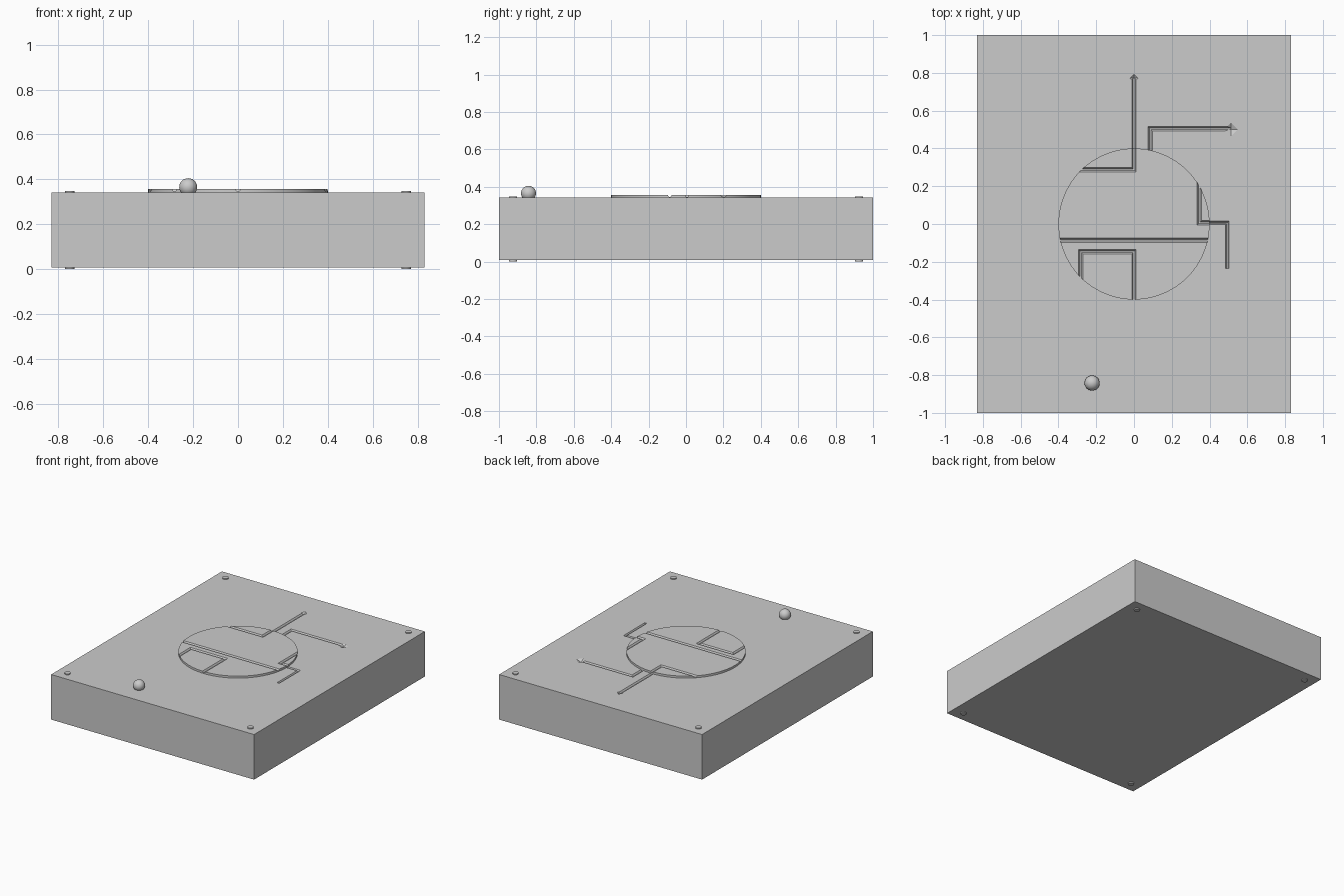
import bpy, bmesh, math
from mathutils import Vector

if "Cube" in bpy.data.objects:
    bpy.data.objects.remove(bpy.data.objects["Cube"])

TOP, DISC_TOP = 0.342, 0.357


def cylinder(name, r, x, y, z0, z1, sides):
    bpy.ops.mesh.primitive_cylinder_add(vertices=sides, radius=r, depth=z1 - z0,
                                        location=(x, y, (z0 + z1) / 2))
    ob = bpy.context.object
    ob.name = name
    return ob


def groove_cutter(points, z, w=0.012, d=0.011):
    """Mitred tapered channel swept along a flat path."""
    pts = [Vector(p) for p in points]
    h = 0.006
    top = w * (1 + h / d * 0.6)
    section = [(-top, h), (-w * 0.35, -d), (w * 0.35, -d), (top, h)]
    bm = bmesh.new()
    rings = []
    for i, p in enumerate(pts):
        a = (p - pts[i - 1]).normalized() if i else (pts[1] - p).normalized()
        b = (pts[i + 1] - p).normalized() if i < len(pts) - 1 else a
        na, nb = Vector((-a.y, a.x)), Vector((-b.y, b.x))
        n = (na + nb) / (1 + na.dot(nb))
        rings.append([bm.verts.new((p.x + n.x * s, p.y + n.y * s, z + t)) for s, t in section])
    for r, q in zip(rings, rings[1:]):
        for k in range(4):
            bm.faces.new((r[k], r[(k + 1) % 4], q[(k + 1) % 4], q[k]))
    bm.faces.new(rings[0])
    bm.faces.new(rings[-1][::-1])
    bmesh.ops.recalc_face_normals(bm, faces=bm.faces)
    me = bpy.data.meshes.new("groove_cutter")
    bm.to_mesh(me)
    bm.free()
    ob = bpy.data.objects.new("groove_cutter", me)
    bpy.context.collection.objects.link(ob)
    return ob


def pit_cutter(x, y, r, d):
    """Upside-down pyramid for the groove end."""
    bpy.ops.mesh.primitive_cone_add(vertices=4, radius1=r * 1.2, radius2=0, depth=d * 1.2,
                                    location=(x, y, TOP - d * 0.4), rotation=(math.pi, 0, 0))
    bpy.context.object.name = "pit_cutter"
    return bpy.context.object


def cut(ob, cutters):
    for c in cutters:
        c.hide_render = True
        m = ob.modifiers.new("cut", 'BOOLEAN')
        m.operation, m.solver, m.object = 'DIFFERENCE', 'EXACT', c
    bpy.context.view_layer.objects.active = ob
    bpy.context.view_layer.update()
    for m in list(ob.modifiers):
        bpy.ops.object.modifier_apply(modifier=m.name)
    for c in cutters:
        bpy.data.objects.remove(c)


# Main slab with engraved traces
bpy.ops.mesh.primitive_cube_add(size=1, location=(0, 0, (TOP + 0.008) / 2))
slab = bpy.context.object
slab.name = "slab"
slab.scale = (1.664, 2, TOP - 0.008)
bpy.ops.object.transform_apply(location=True, scale=True)
cut(slab, [
    groove_cutter([(0, 0.38), (0, 0.77)], TOP),
    groove_cutter([(0.085, 0.37), (0.085, 0.505), (0.51, 0.505)], TOP),
    groove_cutter([(0.38, 0.006), (0.494, 0.006), (0.494, -0.235)], TOP, 0.009),
    pit_cutter(0, 0.772, 0.022, 0.012),
    pit_cutter(0.513, 0.5, 0.036, 0.015),
])

# Raised round plate with its own traces
disc = cylinder("round_plate", 0.4, 0, 0, 0.33, DISC_TOP, 96)
cut(disc, [groove_cutter(p, DISC_TOP) for p in (
    [(-0.36, 0.288), (0, 0.288), (0, 0.45)],
    [(-0.45, -0.087), (0.45, -0.087)],
    [(-0.283, -0.36), (-0.283, -0.148), (0, -0.148), (0, -0.45)],
    [(0.345, 0.28), (0.345, 0.006), (0.45, 0.006)])])
disc.select_set(True)
bpy.ops.object.shade_smooth_by_angle(angle=math.radians(20))

# Corner pin heads, top and bottom
for x in (-0.75, 0.75):
    for y in (-0.925, 0.925):
        cylinder("pin_head_top", 0.021, x, y, TOP - 0.005, TOP + 0.007, 24)
        cylinder("pin_head_bottom", 0.021, x, y, 0, 0.013, 24)

# Ball button
bpy.ops.mesh.primitive_uv_sphere_add(segments=32, ring_count=16, radius=0.04,
                                     location=(-0.222, -0.842, 0.365))
bpy.context.object.name = "ball_button"
bpy.ops.object.shade_smooth()
